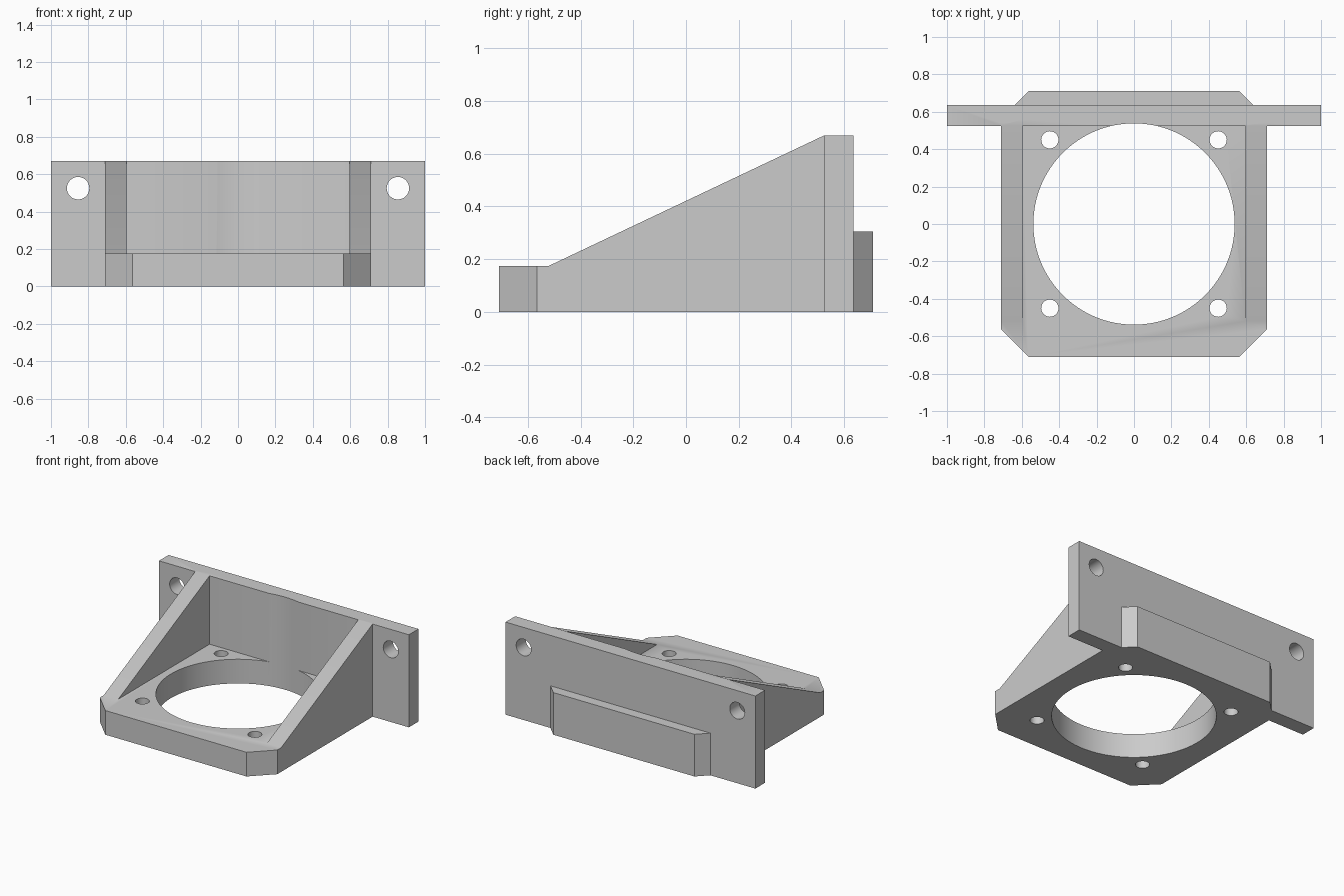
import bpy
import bmesh
from math import radians
from mathutils import Matrix

cube = bpy.data.objects.get("Cube")
if cube:
    bpy.data.objects.remove(cube, do_unlink=True)

grey = bpy.data.materials.new("plain_grey")
grey.use_nodes = True
grey.diffuse_color = (0.6, 0.6, 0.6, 1)
grey.node_tree.nodes["Principled BSDF"].inputs["Base Color"].default_value = (0.6, 0.6, 0.6, 1)

HALF = 0.71        # half width of the square base
CUT = 0.565        # where its corner chamfers begin
BASE_TOP = 0.175
TOP = 0.67
PLATE_FRONT, PLATE_BACK = 0.525, 0.635


def add_object(name, bm):
    bmesh.ops.recalc_face_normals(bm, faces=bm.faces[:])
    mesh = bpy.data.meshes.new(name)
    bm.to_mesh(mesh)
    bm.free()
    mesh.materials.append(grey)
    obj = bpy.data.objects.new(name, mesh)
    bpy.context.collection.objects.link(obj)
    return obj


def prism(name, points, offset):
    """Extrude a flat outline of 3D points along an offset."""
    bm = bmesh.new()
    face = bm.faces.new([bm.verts.new(p) for p in points])
    extruded = bmesh.ops.extrude_face_region(bm, geom=[face])["geom"]
    verts = [v for v in extruded if isinstance(v, bmesh.types.BMVert)]
    bmesh.ops.translate(bm, verts=verts, vec=offset)
    return add_object(name, bm)


def cutter(name, radius, location, along_y=False, segments=48):
    bm = bmesh.new()
    turn = Matrix.Rotation(radians(90), 4, "X") if along_y else Matrix()
    bmesh.ops.create_cone(bm, cap_ends=True, segments=segments, radius1=radius,
                          radius2=radius, depth=2 if not along_y else 0.5,
                          matrix=Matrix.Translation(location) @ turn)
    obj = add_object(name, bm)
    obj.hide_render = True
    return obj


def combine(target, other, operation):
    mod = target.modifiers.new(operation.lower(), "BOOLEAN")
    mod.operation = operation
    mod.solver = "EXACT"
    mod.object = other
    bpy.context.view_layer.objects.active = target
    bpy.ops.object.modifier_apply(modifier=mod.name)
    bpy.data.objects.remove(other, do_unlink=True)


# Square base with chamfered corners
outline = [(CUT, -HALF), (HALF, -CUT), (HALF, CUT), (CUT, HALF)]
outline += [(-x, y) for x, y in reversed(outline)]
bracket = prism("motor_bracket", [(x, y, 0) for x, y in outline], (0, 0, BASE_TOP))

# Upright mounting plate
plate = prism("mounting_plate", [(-1, PLATE_FRONT, 0), (1, PLATE_FRONT, 0),
                                 (1, PLATE_BACK, 0), (-1, PLATE_BACK, 0)], (0, 0, TOP))
combine(bracket, plate, "UNION")

# Locating block behind the plate, following the base chamfers
start = 0.6
wide = HALF + CUT - start
block = prism("rear_block", [(-wide, start, 0), (wide, start, 0),
                             (CUT, HALF, 0), (-CUT, HALF, 0)], (0, 0, 0.305))
combine(bracket, block, "UNION")

# Sloping side ribs
for side in (-1, 1):
    profile = [(-0.52, 0.1), (0.56, 0.1), (0.56, TOP), (PLATE_FRONT, TOP), (-0.52, BASE_TOP)]
    rib = prism("side_rib", [(side * HALF, y, z) for y, z in profile], (-side * 0.115, 0, 0))
    combine(bracket, rib, "UNION")

# Large bore, which also grazes the mounting plate
combine(bracket, cutter("bore_cutter", 0.538, (0, 0, 0.5), segments=128), "DIFFERENCE")

# Screw holes through the base and the mounting plate
for x in (-1, 1):
    for y in (-1, 1):
        combine(bracket, cutter("base_hole_cutter", 0.046, (x * 0.45, y * 0.45, 0.5)), "DIFFERENCE")
    combine(bracket, cutter("plate_hole_cutter", 0.06, (x * 0.855, 0.58, 0.525), True), "DIFFERENCE")

# Smooth the round walls, keep the machined edges crisp
bpy.ops.object.select_all(action="DESELECT")
bracket.select_set(True)
bpy.context.view_layer.objects.active = bracket
bpy.ops.object.shade_smooth_by_angle(angle=radians(30))
